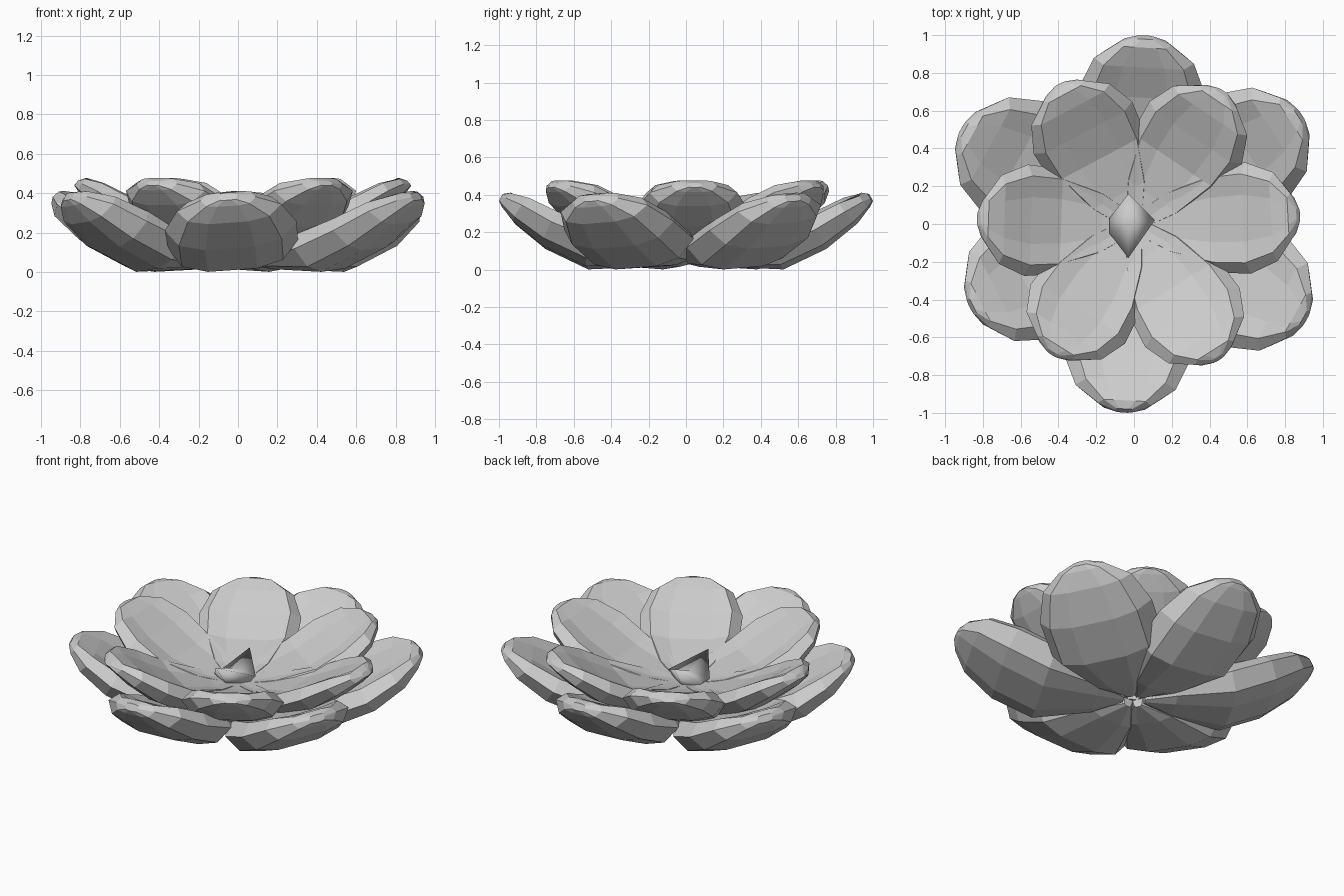
import bpy, bmesh, math

if "Cube" in bpy.data.objects:
    bpy.data.objects.remove(bpy.data.objects["Cube"])

# Stations along a petal: low radius, low z, top radius, top z, half width, rim lift
OUTER = [(.06, .045, .05, .11, .03, .1), (.22, .02, .22, .12, .18, .1), (.53, .01, .46, .17, .33, .1),
         (.76, .12, .67, .25, .335, .1), (.92, .25, .83, .35, .265, .06), (.985, .335, .935, .41, .14, -.05),
         (1.0, .365, .98, .405, .05, -.1)]
INNER = [(.05, .09, .03, .19, .08, .08), (.22, .08, .18, .21, .19, .08), (.46, .13, .41, .26, .28, .1),
         (.65, .23, .58, .345, .295, .1), (.79, .34, .73, .435, .235, .06), (.865, .415, .82, .48, .12, -.05),
         (.885, .44, .865, .465, .04, -.1)]

# Cross-section: side factor, low-to-top blend, share of rim lift
SECTION = [(-.38, 0, 0), (-.78, .12, .4), (-1, .6, .9), (-.8, 1, 1), (-.42, 1, .3),
           (.42, 1, .3), (.8, 1, 1), (1, .6, .9), (.78, .12, .4), (.38, 0, 0)]


def petal(name, stations, angle, scale, roll=0):
    bm = bmesh.new()
    rings = []
    for rl, zl, rt, zt, w, lift in stations:
        ring = []
        for s, t, share in SECTION:
            r = rl + (rt - rl) * t
            z = zl + (zt - zl) * t + lift * share * w * 1.2 + roll * s * w
            ring.append(bm.verts.new((r * scale, s * w, max(z, 0))))
        rings.append(ring)
    n = len(SECTION)
    for a, b in zip(rings, rings[1:]):
        for i in range(n):
            j = (i + 1) % n
            bm.faces.new((a[i], a[j], b[j], b[i]))
    bm.faces.new(rings[0])
    bm.faces.new(rings[-1])
    bmesh.ops.recalc_face_normals(bm, faces=bm.faces)
    me = bpy.data.meshes.new(name)
    bm.to_mesh(me)
    bm.free()
    ob = bpy.data.objects.new(name, me)
    ob.rotation_euler[2] = math.radians(angle)
    bpy.context.collection.objects.link(ob)


# Two whorls of slightly irregular petals
for i, (a, s) in enumerate([(86.5, 1.0), (151, 1.045), (207, .975), (267, 1.0), (331, 1.045), (33, 1.06)]):
    petal(f"outer_petal_{i + 1}", OUTER, a, s, .07)
for i, (a, s) in enumerate([(3, .995), (56, .96), (118, .95), (178, .94), (238, .925), (302, .96)]):
    petal(f"inner_petal_{i + 1}", INNER, a, s)

# Small smooth bud in the middle with two raised points
bm = bmesh.new()
rim = [bm.verts.new(p) for p in [(.11, .02, .24), (-.03, .16, .33), (-.13, .03, .22),
                                 (-.13, -.05, .22), (-.03, -.18, .33)]]
for tip in [(-.03, 0, .26), (-.02, 0, .08)]:
    v = bm.verts.new(tip)
    for i in range(5):
        bm.faces.new((rim[i], rim[(i + 1) % 5], v))
bmesh.ops.recalc_face_normals(bm, faces=bm.faces)
for f in bm.faces:
    f.smooth = True
me = bpy.data.meshes.new("bud")
bm.to_mesh(me)
bm.free()
bpy.context.collection.objects.link(bpy.data.objects.new("bud", me))
